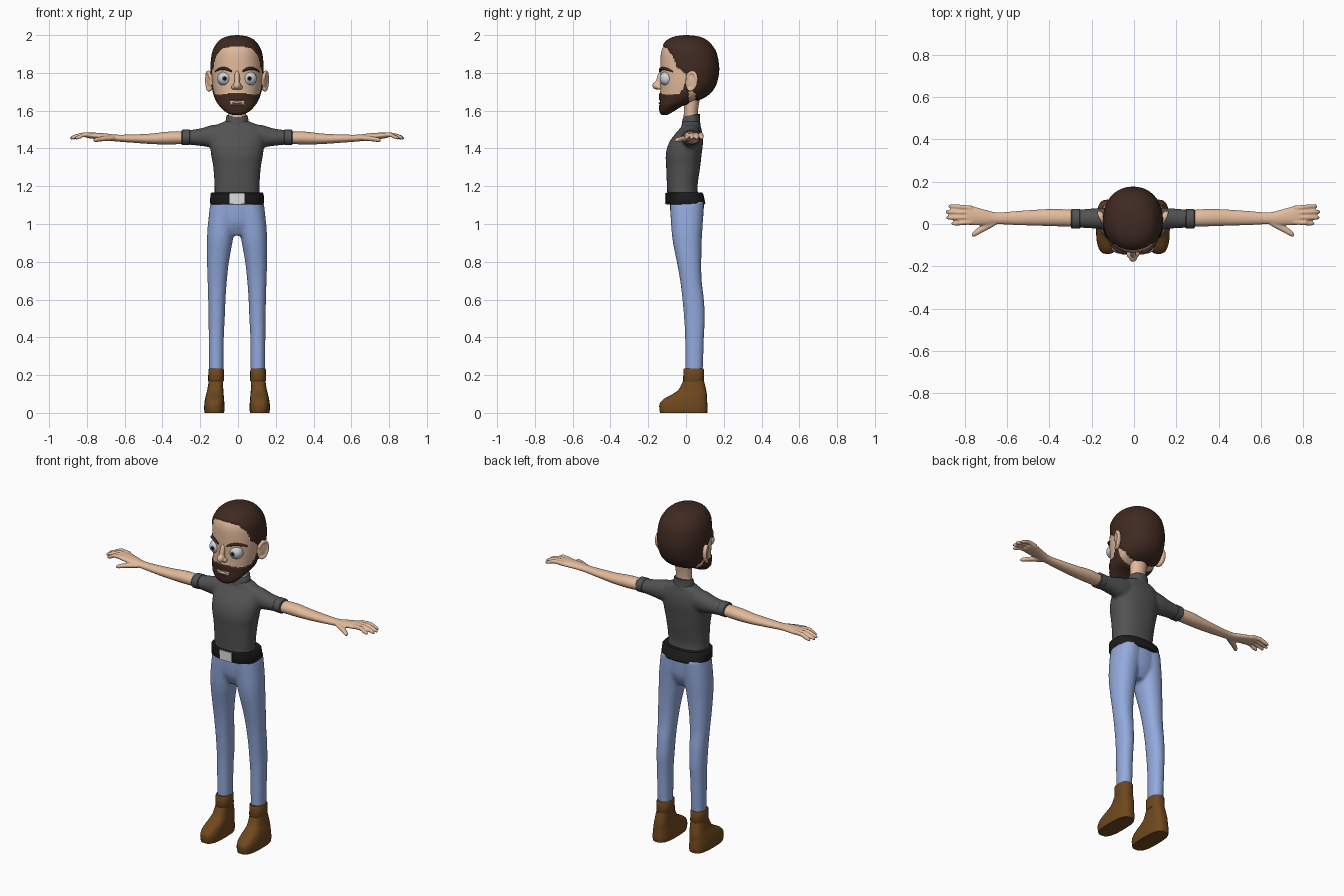
import bpy, bmesh, math
from mathutils import Vector, Matrix

SHIFT = -0.005  # whole figure sits slightly off the centre line


def mat(name, r, g, b):
    m = bpy.data.materials.new(name)
    m.diffuse_color = (r, g, b, 1)
    return m


SKIN = mat("skin", .76, .49, .33)
HAIR = mat("dark brown hair", .05, .023, .015)
SHIRT = mat("grey shirt", .085, .085, .085)
JEANS = mat("blue denim", .29, .40, .72)
BELT = mat("black leather", .012, .012, .012)
STEEL = mat("silver", .72, .72, .72)
BOOT = mat("brown leather", .16, .065, .013)
WHITE = mat("eye white", .62, .66, .72)
IRIS = mat("grey iris", .22, .25, .28)
PUPIL = mat("pupil black", .006, .006, .006)


def lerp(x, table):
    for (a, u), (b, v) in zip(table, table[1:]):
        if x <= b:
            return u + (v - u) * max(0, (x - a) / (b - a))
    return table[-1][1]


def smooth_rows(rows, n):
    """Catmull-Rom interpolation between the cross-section rows."""
    rows = [Vector(r) for r in rows]
    out = []
    for i in range(len(rows) - 1):
        p1, p2 = rows[i], rows[i + 1]
        p0 = rows[i - 1] if i else p1
        p3 = rows[i + 2] if i + 2 < len(rows) else p2
        for k in range(n):
            t = k / n
            out.append(p1 + (p2 - p0) * (.5 * t) + (p0 * 2 - p1 * 5 + p2 * 4 - p3) * (.5 * t * t)
                       + (p1 * 3 - p0 - p2 * 3 + p3) * (.5 * t ** 3))
    return out + [rows[-1]]


def loft(bm, rows, axis="z", segs=32, n=4, power=2.0):
    """Rows are (position along axis, centre 1, radius 1, centre 2, radius 2)."""
    rings = []
    for t, c1, r1, c2, r2 in (smooth_rows(rows, n) if n > 1 else rows):
        ring = []
        for k in range(segs):
            a = 2 * math.pi * k / segs
            c, s = (math.copysign(abs(f) ** (2 / power), f) for f in (math.cos(a), math.sin(a)))
            u, v = c1 + r1 * c, c2 + r2 * s
            ring.append(bm.verts.new((u, v, t) if axis == "z" else (t, u, v)))
        rings.append(ring)
    for a, b in zip(rings, rings[1:]):
        for k in range(segs):
            bm.faces.new((a[k], a[(k + 1) % segs], b[(k + 1) % segs], b[k]))
    bm.faces.new(rings[0])
    bm.faces.new(rings[-1])


def ball(bm, centre, radii, rot=Matrix(), segs=24):
    m = Matrix.Translation(centre) @ rot @ Matrix.Diagonal((*radii, 1))
    bmesh.ops.create_uvsphere(bm, u_segments=segs, v_segments=segs // 2, radius=1, matrix=m)


def finish(name, bm, mats, mirror=False, voxel=0, angle=40):
    if mirror:
        copy = bmesh.ops.duplicate(bm, geom=bm.verts[:] + bm.edges[:] + bm.faces[:])["geom"]
        for v in copy:
            if isinstance(v, bmesh.types.BMVert):
                v.co.x *= -1
    bmesh.ops.recalc_face_normals(bm, faces=bm.faces[:])
    me = bpy.data.meshes.new(name)
    bm.to_mesh(me)
    bm.free()
    for m in mats:
        me.materials.append(m)
    ob = bpy.data.objects.new(name, me)
    ob.location.x = SHIFT
    bpy.context.collection.objects.link(ob)
    bpy.ops.object.select_all(action="DESELECT")
    ob.select_set(True)
    bpy.context.view_layer.objects.active = ob
    if voxel:  # fuse overlapping volumes into one soft skin
        r = ob.modifiers.new("fuse", "REMESH")
        r.mode, r.voxel_size, r.use_smooth_shade = "VOXEL", voxel, True
        s = ob.modifiers.new("soften", "SMOOTH")
        s.factor, s.iterations = .5, 4
    else:
        bpy.ops.object.shade_smooth_by_angle(angle=math.radians(angle))
    return ob


# Boots: foot and ankle cuff
bm = bmesh.new()
loft(bm, [(0, .12, .051, -.012, .125), (.02, .12, .054, -.013, .128), (.05, .12, .053, -.013, .126),
          (.075, .119, .050, -.002, .113), (.1, .117, .046, .02, .09), (.125, .115, .042, .034, .072),
          (.17, .112, .038, .04, .055)], power=2.8)
loft(bm, [(.165, .111, .039, .04, .052), (.17, .111, .042, .04, .055),
          (.23, .111, .041, .04, .054), (.235, .111, .038, .04, .051)], n=1, power=2.4)
finish("boots", bm, [BOOT], mirror=True)

# Jeans: two legs fused with the hips
bm = bmesh.new()
loft(bm, [(.22, .11, .038, .043, .046), (.4, .11, .040, .045, .05), (.5, .108, .043, .045, .055),
          (.6, .107, .046, .038, .057), (.7, .105, .051, .026, .057), (.8, .101, .058, .016, .065),
          (.9, .092, .067, .007, .076), (.97, .085, .072, .005, .082), (1.05, .074, .075, .005, .087),
          (1.12, .066, .073, .005, .09)], power=2.2)
loft(bm, [(.94, 0, .06, .005, .05), (1.0, 0, .13, .005, .08), (1.06, 0, .148, .005, .088),
          (1.12, 0, .138, .005, .091)])
finish("jeans", bm, [JEANS], mirror=True, voxel=.009)

# Belt and buckle plate
bm = bmesh.new()
loft(bm, [(1.103, 0, .138, -.002, .10), (1.11, 0, .143, -.002, .105), (1.16, 0, .141, -.008, .099),
          (1.167, 0, .135, -.008, .093)], segs=48, n=1, power=2.5)
finish("belt", bm, [BELT])
bm = bmesh.new()
bmesh.ops.create_cube(bm, size=1, matrix=Matrix.Translation((0, -.106, 1.135)) @ Matrix.Diagonal((.08, .009, .056, 1)))
finish("buckle", bm, [STEEL])

# Shirt: torso fused with short sleeves
bm = bmesh.new()
loft(bm, [(1.14, 0, .12, -.015, .083), (1.2, 0, .119, -.02, .081), (1.3, 0, .126, -.015, .09),
          (1.37, 0, .138, -.012, .095), (1.43, 0, .143, 0, .09), (1.48, 0, .14, .016, .071),
          (1.517, 0, .122, .027, .051), (1.545, 0, .06, .027, .046)], power=2.3)
for s in (1, -1):
    loft(bm, [(s * .06, .025, .05, 1.468, .06), (s * .13, .025, .052, 1.465, .06),
              (s * .19, .026, .047, 1.46, .047), (s * .27, .026, .042, 1.458, .037)], "x")
finish("shirt", bm, [SHIRT], voxel=.009)
bm = bmesh.new()
loft(bm, [(.248, .025, .042, 1.459, .037), (.252, .025, .046, 1.459, .041),
          (.288, .025, .046, 1.458, .041), (.293, .025, .041, 1.458, .036)], "x", n=1)
finish("sleeve_cuffs", bm, [SHIRT], mirror=True)
bm = bmesh.new()
loft(bm, [(1.52, 0, .062, .026, .05), (1.55, 0, .060, .026, .047), (1.572, 0, .056, .029, .044),
          (1.574, 0, .051, .029, .039)], n=2)
for v in bm.verts:  # collar stands higher at the back
    v.co.z += (v.co.y - .026) * .2
finish("collar", bm, [SHIRT])

# Arms with palm, four fingers and thumb
bm = bmesh.new()
loft(bm, [(.27, .027, .039, 1.456, .032), (.36, .03, .041, 1.455, .034), (.45, .03, .038, 1.451, .028),
          (.55, .028, .033, 1.452, .022), (.64, .027, .028, 1.455, .018), (.70, .031, .037, 1.462, .018),
          (.77, .041, .046, 1.468, .016), (.80, .042, .042, 1.468, .011)], "x")
for y0, y1, tip in ((.076, .083, .872), (.053, .057, .885), (.03, .03, .882), (.008, .003, .858)):
    loft(bm, [(.76, y0, .011, 1.47, .012), (.81, (y0 + y1) / 2, .0115, 1.473, .0125),
              (tip - .03, y1, .011, 1.464, .0115), (tip - .008, y1, .009, 1.456, .009),
              (tip, y1, .003, 1.453, .003)], "x", segs=12)
loft(bm, [(.65, .012, .02, 1.455, .013), (.69, -.008, .022, 1.453, .014), (.72, -.027, .018, 1.45, .013),
          (.745, -.043, .016, 1.446, .012), (.76, -.052, .01, 1.443, .008)], "x", segs=12)
finish("arms", bm, [SKIN], mirror=True, voxel=.0045)

# Neck
bm = bmesh.new()
loft(bm, [(1.53, 0, .05, .026, .04), (1.6, 0, .046, .026, .037), (1.72, 0, .055, .04, .045)])
finish("neck", bm, [SKIN])

# Head: skin, hair cap, beard and mouth chosen by position
profile = [(1.583, .02, -.125, -.10), (1.59, .042, -.132, -.088), (1.605, .067, -.136, -.062),
           (1.63, .090, -.137, -.02), (1.65, .104, -.137, .04), (1.68, .117, -.137, .105),
           (1.72, .127, -.136, .145), (1.77, .133, -.136, .164), (1.83, .135, -.136, .17),
           (1.9, .128, -.133, .158), (1.94, .112, -.12, .136), (1.97, .087, -.096, .106),
           (1.987, .052, -.058, .066), (1.994, .006, -.006, .01)]
bm = bmesh.new()
loft(bm, [(z, 0, rx, (f + b) / 2, (b - f) / 2) for z, rx, f, b in profile], segs=112, n=8, power=2.15)


def hairy(p):
    if abs(p.x) < .036 and 1.632 < p.z < 1.654 and p.y < -.08:
        return False
    cap = p.z > 1.64 and p.y > lerp(p.z, [(1.6, .05), (1.69, .05), (1.72, .02), (1.795, 0), (1.83, -.05),
                                          (1.885, -.068), (1.93, -.10), (1.952, -.14)])
    beard = p.y < .015 and p.z < lerp(p.y, [(-.14, 1.695), (-.10, 1.683), (-.03, 1.692), (0, 1.75)])
    return cap or beard


bmesh.ops.recalc_face_normals(bm, faces=bm.faces[:])
bm.normal_update()
for f in bm.faces:
    f.material_index = int(hairy(f.calc_center_median()))
for v, n in [(v, v.normal.copy()) for v in bm.verts if all(f.material_index for f in v.link_faces)]:
    v.co += n * .006
finish("head", bm, [SKIN, HAIR], angle=60)

# Lower lip
bm = bmesh.new()
ball(bm, (0, -.133, 1.641), (.027, .012, .007))
finish("lip", bm, [SKIN])

# Nose: bridge, tip and nostrils
bm = bmesh.new()
ball(bm, (0, -.153, 1.733), (.021, .026, .022))
ball(bm, (0, -.138, 1.768), (.015, .018, .05), Matrix.Rotation(math.radians(-14), 4, "X"))
for s in (1, -1):
    ball(bm, (s * .018, -.142, 1.724), (.013, .016, .013))
finish("nose", bm, [SKIN], voxel=.004)

# Ears: outer shell with a raised rim
bm = bmesh.new()
tilt = Matrix.Rotation(math.radians(-22), 4, "Z") @ Matrix.Rotation(math.radians(-10), 4, "X")
ball(bm, (.143, .03, 1.757), (.013, .036, .055), tilt)
for k in range(14):
    a = math.radians(-100 + 20 * k)
    ball(bm, Vector((.146, .03, 1.757)) + tilt @ Vector((.006, .029 * math.cos(a), .047 * math.sin(a))),
         (.009, .009, .011), segs=12)
finish("ears", bm, [SKIN], mirror=True, voxel=.005)

# Eyes with iris and pupil picked by the angle from the gaze direction
bm = bmesh.new()
eye = Vector((.066, -.101, 1.77))
ball(bm, eye, (.038,) * 3, Matrix.Rotation(math.radians(90), 4, "X"), segs=48)
for f in bm.faces:
    ang = math.degrees((f.calc_center_median() - eye).angle(Vector((0, -1, 0))))
    f.material_index = 2 if ang < 15 else 1 if ang < 26 else 0
finish("eyes", bm, [WHITE, IRIS, PUPIL], mirror=True)

# Eyebrows: arched tapered strips
bm = bmesh.new()
loft(bm, [(.028, -.138, .005, 1.808, .004), (.05, -.134, .009, 1.819, .008), (.075, -.122, .01, 1.824, .008),
          (.1, -.098, .011, 1.818, .006), (.118, -.072, .006, 1.806, .003)], "x", segs=12)
finish("eyebrows", bm, [HAIR], mirror=True)
